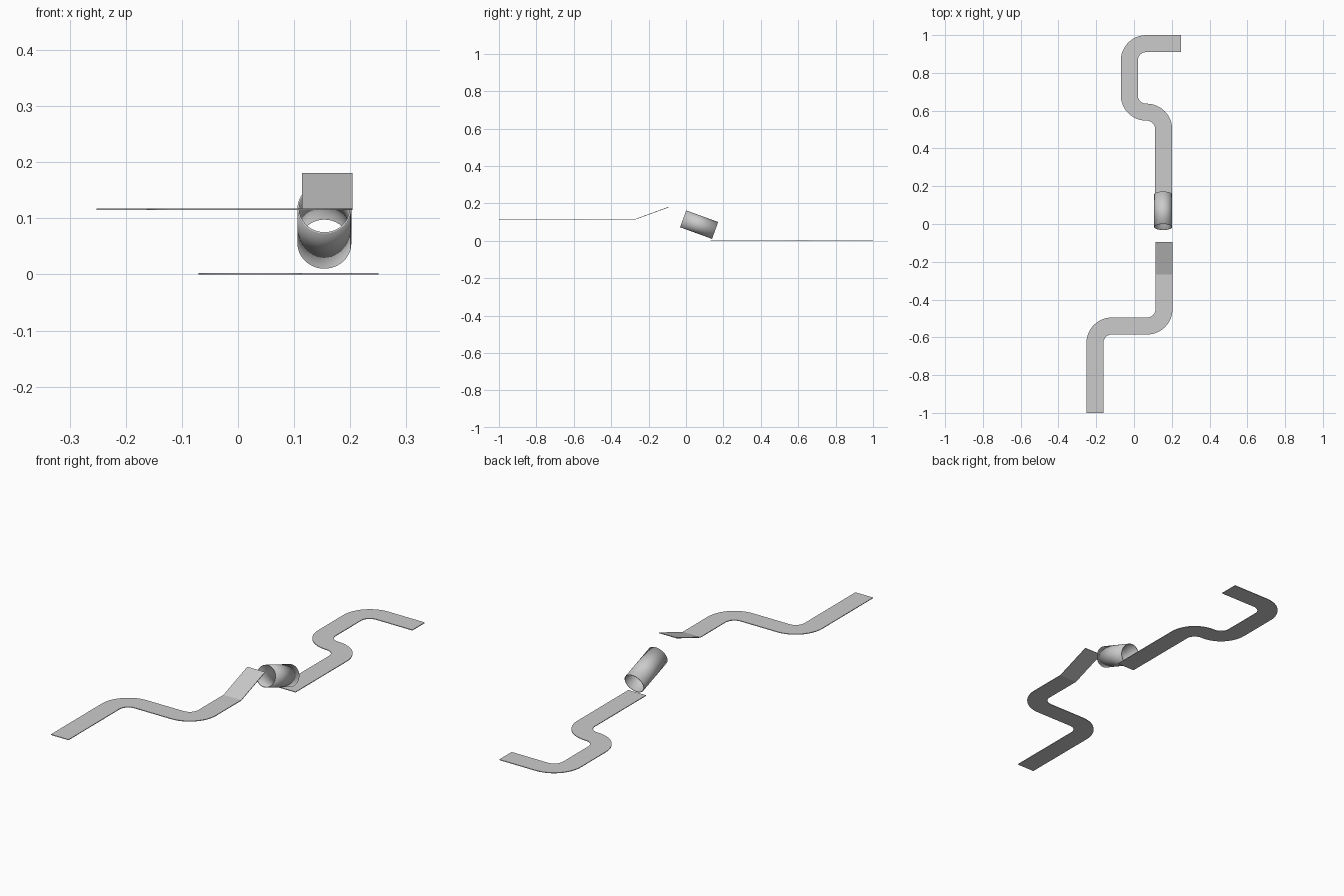
import bpy, bmesh, math
from mathutils import Vector

if "Cube" in bpy.data.objects:
    bpy.data.objects.remove(bpy.data.objects["Cube"])

WIDTH, THICK, RADIUS, STEPS = 0.09, 0.003, 0.09, 12


def rounded_path(points):
    """Round every inner corner of a polyline whose corners turn in plan."""
    pts = [Vector(p) for p in points]
    out = [pts[0]]
    for a, p, b in zip(pts, pts[1:], pts[2:]):
        d0, d1 = (p - a).normalized(), (b - p).normalized()
        if abs(d0.x * d1.y - d0.y * d1.x) < 0.01:
            out.append(p)
            continue
        centre = p - d0 * RADIUS + d1 * RADIUS
        for i in range(STEPS + 1):
            t = math.pi / 2 * i / STEPS
            out.append(centre - d1 * RADIUS * math.cos(t) + d0 * RADIUS * math.sin(t))
    return out + [pts[-1]]


def track(name, points):
    """Flat ribbon along a rounded path, thickened downwards."""
    path = rounded_path(points)
    bm = bmesh.new()
    rows = []
    for i, p in enumerate(path):
        d = path[min(i + 1, len(path) - 1)] - path[max(i - 1, 0)]
        # straight ends of each bend sit on axis directions
        if i in (0, len(path) - 1):
            pass
        else:
            before, after = p - path[i - 1], path[i + 1] - p
            d = before if before.length > after.length else after
            if abs(before.length - after.length) < 1e-4:
                d = before.normalized() + after.normalized()
        side = Vector((-d.y, d.x, 0)).normalized() * WIDTH / 2
        rows.append((bm.verts.new(p + side), bm.verts.new(p - side)))
    for (l0, r0), (l1, r1) in zip(rows, rows[1:]):
        bm.faces.new((l0, r0, r1, l1))
    mesh = bpy.data.meshes.new(name)
    bm.to_mesh(mesh)
    bm.free()
    obj = bpy.data.objects.new(name, mesh)
    bpy.context.collection.objects.link(obj)
    mod = obj.modifiers.new("thickness", "SOLIDIFY")
    mod.thickness, mod.offset = THICK, -1
    return obj


# raised track ending in the launch ramp
track("upper_track_with_ramp", [
    (-0.207, -1, 0.118), (-0.207, -0.54, 0.118), (0.159, -0.54, 0.118),
    (0.159, -0.268, 0.118), (0.159, -0.095, 0.181)])

# ground track with three bends
track("lower_track", [
    (0.157, 0.13, THICK), (0.157, 0.592, THICK), (-0.025, 0.592, THICK),
    (-0.025, 0.955, THICK), (0.25, 0.955, THICK)])

# tilted open tube between the tracks
bpy.ops.mesh.primitive_cylinder_add(
    vertices=48, radius=0.048, depth=0.182, end_fill_type='NOTHING',
    location=(0.154, 0.07, 0.0866), rotation=(math.radians(70), 0, 0))
tube = bpy.context.object
tube.name = "tube"
wall = tube.modifiers.new("wall", "SOLIDIFY")
wall.thickness, wall.offset = 0.003, -1
bpy.ops.object.shade_smooth_by_angle(angle=math.radians(30))
